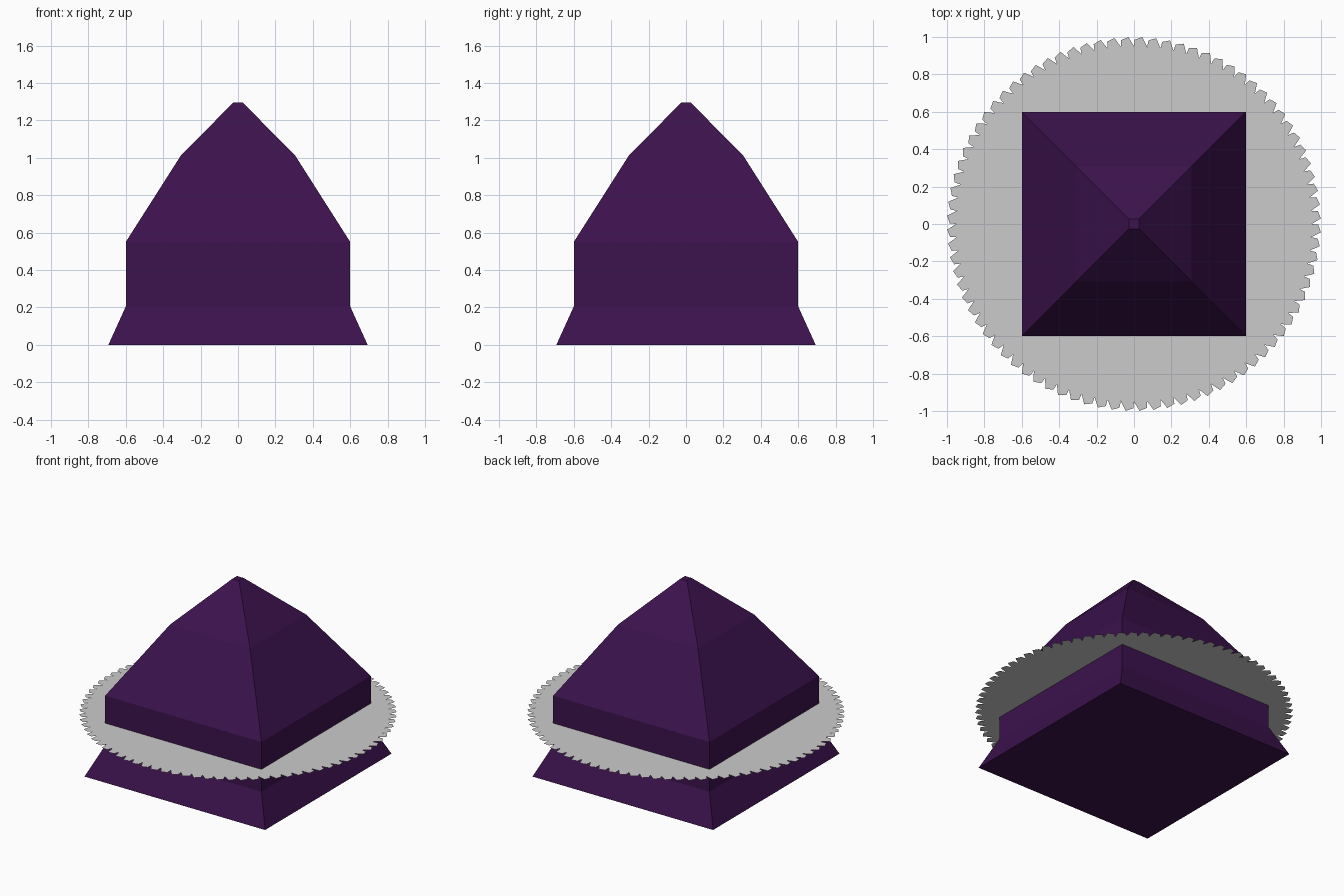
import bpy, bmesh
from math import cos, sin, pi

if "Cube" in bpy.data.objects:
    bpy.data.objects.remove(bpy.data.objects["Cube"])


def make_object(name, bm, color=None):
    bmesh.ops.recalc_face_normals(bm, faces=bm.faces)
    mesh = bpy.data.meshes.new(name)
    bm.to_mesh(mesh)
    bm.free()
    obj = bpy.data.objects.new(name, mesh)
    bpy.context.collection.objects.link(obj)
    if color:
        mat = bpy.data.materials.new(name + "_material")
        mat.diffuse_color = color
        mat.use_nodes = True
        mat.node_tree.nodes["Principled BSDF"].inputs["Base Color"].default_value = mat.diffuse_color
        mesh.materials.append(mat)
    return obj


# Square body: stacked (half width, height) sections
sections = [(0.693, 0), (0.6, 0.205), (0.6, 0.55), (0.307, 1.01), (0.026, 1.295)]
bm = bmesh.new()
rings = [[bm.verts.new((sx * w, sy * w, z))
          for sx, sy in ((-1, -1), (1, -1), (1, 1), (-1, 1))] for w, z in sections]
for low, high in zip(rings, rings[1:]):
    for i in range(4):
        j = (i + 1) % 4
        bm.faces.new((low[i], low[j], high[j], high[i]))
bm.faces.new(rings[0][::-1])
bm.faces.new(rings[-1])
make_object("body", bm, (0.045, 0.006, 0.075, 1))

# Saw blade: paper-thin disc with slanted teeth around its rim
TEETH = 84
bm = bmesh.new()
step = 2 * pi / TEETH
center = bm.verts.new((0, 0, 0.36))
rim = []
for i in range(TEETH):
    for frac, r in ((0.0, 0.95), (0.4, 1.0), (0.95, 0.985)):
        a = (i + frac) * step
        rim.append(bm.verts.new((r * cos(a), r * sin(a), 0.36)))
for i, v in enumerate(rim):
    bm.faces.new((center, v, rim[(i + 1) % len(rim)]))
bmesh.ops.dissolve_faces(bm, faces=bm.faces[:])
make_object("saw_blade", bm)
